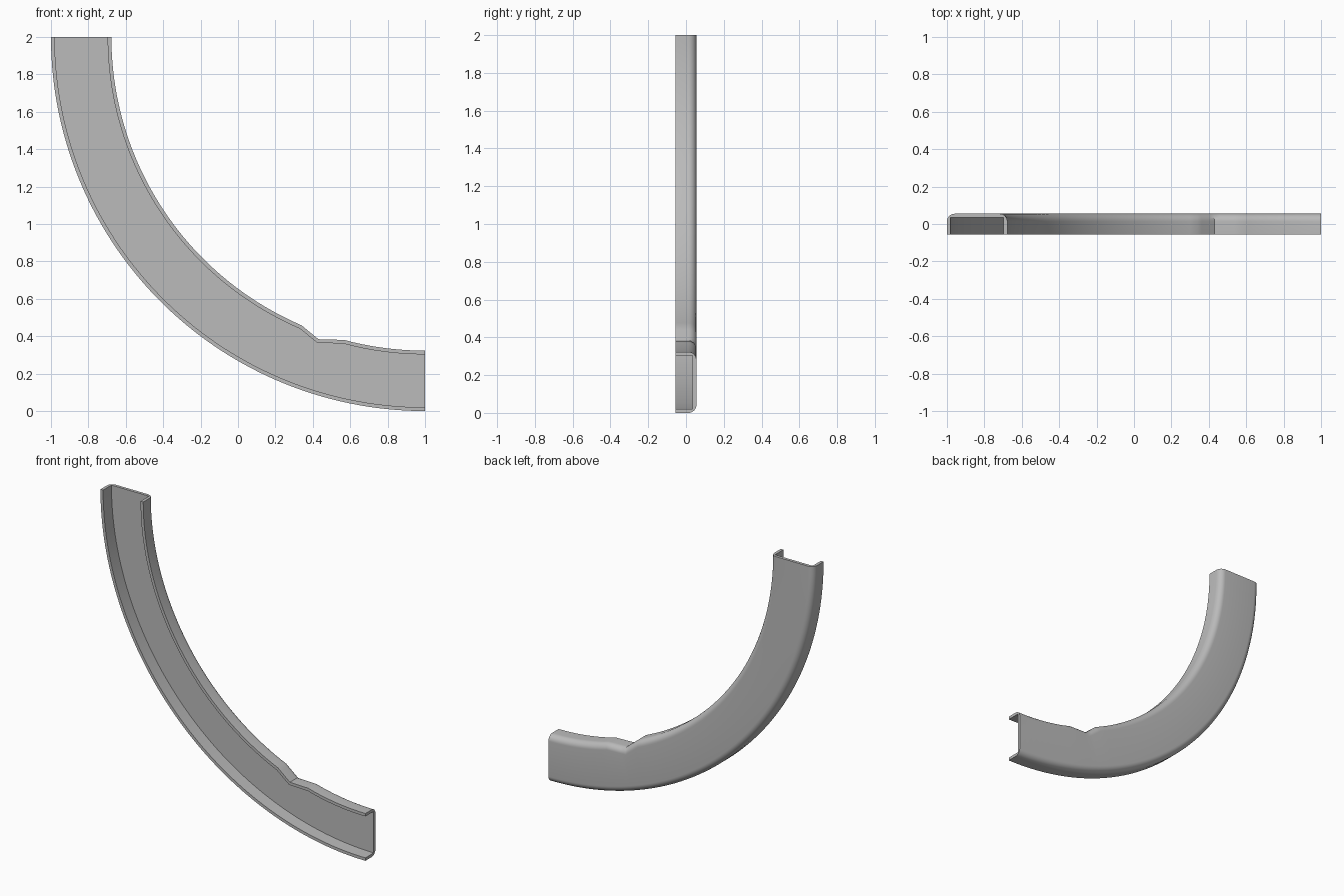
import bpy, bmesh, math
from mathutils import Vector

cube = bpy.data.objects.get("Cube")
if cube:
    bpy.data.objects.remove(cube)

CENTRE = Vector((1.0, 2.0))   # centre of the quarter bend, in x and z
R_OUT, R_IN = 2.0, 1.677
HALF_DEPTH, WALL, BEND = 0.055, 0.02, 0.042
NOTCH = [Vector(p) for p in ((0.57, 0.38), (0.43, 0.384), (0.34, 0.458))]


def angle_of(p):
    d = CENTRE - p
    return math.atan2(d.x, d.y)


notch_angles = [angle_of(p) for p in NOTCH]


def inner_radius(a):
    """Radius of the inner edge, following straight lines across the notch."""
    ray = Vector((-math.sin(a), -math.cos(a)))
    for i in range(2):
        if notch_angles[i] <= a <= notch_angles[i + 1]:
            p, d = NOTCH[i] - CENTRE, NOTCH[i + 1] - NOTCH[i]
            return (p.x * d.y - p.y * d.x) / (ray.x * d.y - ray.y * d.x)
    return R_IN


def section(r_in):
    """Channel section as (radius, y): open at the front, rounded outside at the back."""
    front, back = -HALF_DEPTH, HALF_DEPTH
    steps = [i / 8 * math.pi / 2 for i in range(9)]
    pts = [(R_OUT, front)]
    pts += [(R_OUT - BEND + BEND * math.cos(t), back - BEND + BEND * math.sin(t)) for t in steps]
    pts += [(r_in + BEND - BEND * math.sin(t), back - BEND + BEND * math.cos(t)) for t in steps]
    pts += [(r_in, front), (r_in + WALL, front), (r_in + WALL, back - WALL),
            (R_OUT - WALL, back - WALL), (R_OUT - WALL, front)]
    return pts


# Stations along the bend, with exact stops at the notch corners
stops = [0.0] + notch_angles + [math.pi / 2]
angles = [0.0]
for a, b, n in zip(stops, stops[1:], (10, 4, 4, 44)):
    angles += [a + (b - a) * (i + 1) / n for i in range(n)]

# Curved channel
bm = bmesh.new()
rings = []
for a in angles:
    rings.append([bm.verts.new((CENTRE.x - r * math.sin(a), y, CENTRE.y - r * math.cos(a)))
                  for r, y in section(inner_radius(a))])
for r0, r1 in zip(rings, rings[1:]):
    for i in range(len(r0)):
        j = (i + 1) % len(r0)
        bm.faces.new((r0[i], r0[j], r1[j], r1[i]))
bm.faces.new(rings[0])
bm.faces.new(rings[-1])
bmesh.ops.recalc_face_normals(bm, faces=bm.faces)

mesh = bpy.data.meshes.new("curved_channel")
bm.to_mesh(mesh)
bm.free()
channel = bpy.data.objects.new("curved_channel", mesh)
bpy.context.collection.objects.link(channel)

# Plain grey
grey = bpy.data.materials.new("plain_grey")
grey.use_nodes = True
colour = (0.5, 0.5, 0.5, 1.0)
grey.diffuse_color = colour
grey.node_tree.nodes["Principled BSDF"].inputs["Base Color"].default_value = colour
mesh.materials.append(grey)

# Smooth bends, sharp edges
bpy.ops.object.select_all(action="DESELECT")
channel.select_set(True)
bpy.context.view_layer.objects.active = channel
bpy.ops.object.shade_smooth_by_angle(angle=math.radians(30))
